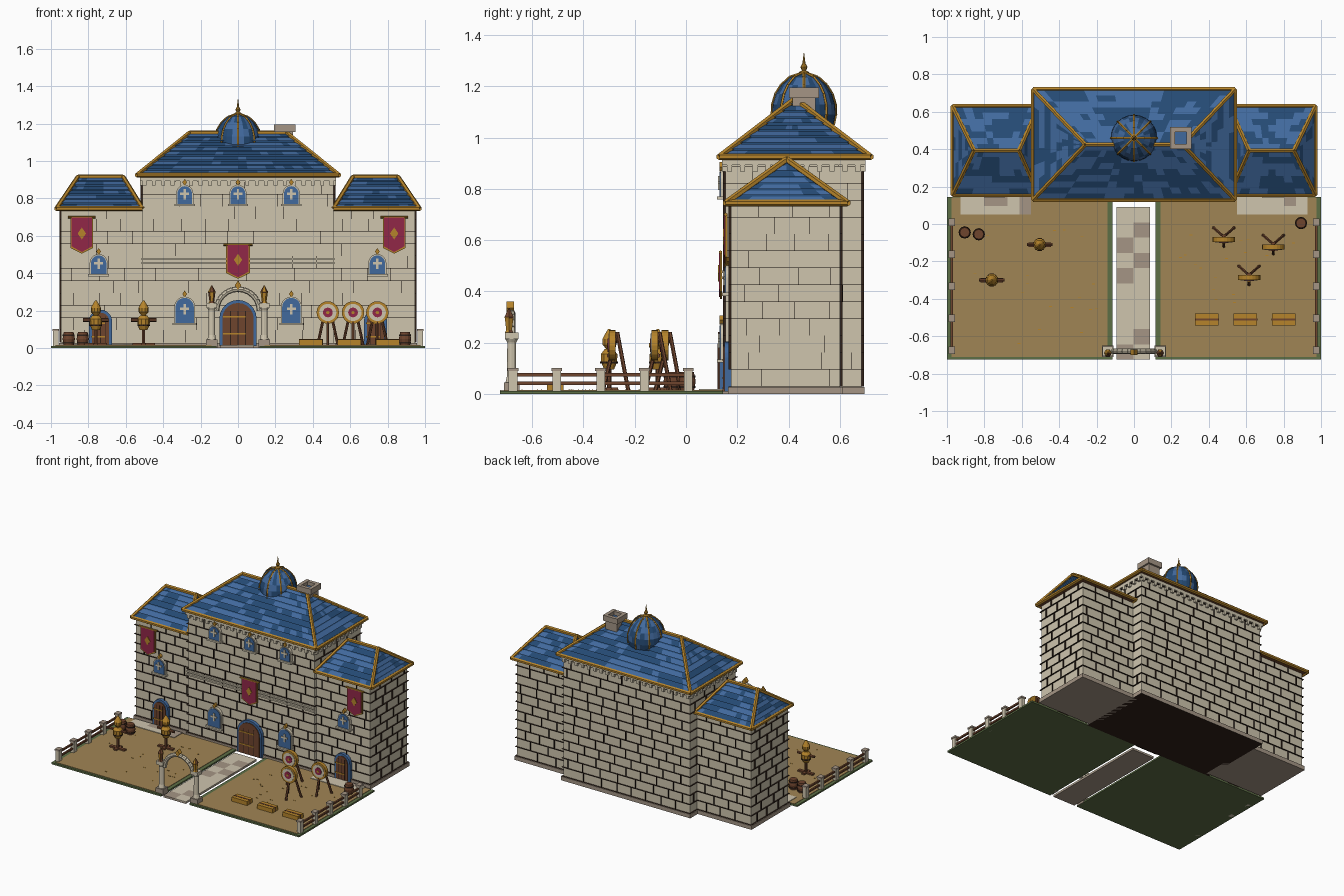
import bpy, bmesh, math, random
from mathutils import Vector, Matrix

random.seed(4)
if "Cube" in bpy.data.objects:
    bpy.data.objects.remove(bpy.data.objects["Cube"])

# Materials, one for each flat colour
COLOURS = dict(stone="CDC3AC", taupe="A39484", blue="43699C", navy="294B73", gold="B4832F",
               wood="6E4631", dark="33261F", crimson="902C49", sand="9F8455", green="5D6E47")
NAMES = list(COLOURS)
MATS = {}
for name, code in COLOURS.items():
    rgb = [(int(code[i:i + 2], 16) / 255) ** 2.2 for i in range(0, 6, 2)] + [1]
    mat = MATS[name] = bpy.data.materials.new(name)
    mat.use_nodes = True
    mat.diffuse_color = rgb
    mat.node_tree.nodes["Principled BSDF"].inputs["Base Color"].default_value = rgb


def finish(bm, name, recalc=True):
    """Turn the bmesh into an object carrying only the materials it uses."""
    if recalc:
        bmesh.ops.recalc_face_normals(bm, faces=bm.faces)
    used = sorted({f.material_index for f in bm.faces})
    for f in bm.faces:
        f.material_index = used.index(f.material_index)
    mesh = bpy.data.meshes.new(name)
    bm.to_mesh(mesh)
    bm.free()
    for i in used:
        mesh.materials.append(MATS[NAMES[i]])
    bpy.context.collection.objects.link(bpy.data.objects.new(name, mesh))


def paint(verts, colour):
    for f in {f for v in verts for f in v.link_faces}:
        f.material_index = NAMES.index(colour)


def box(bm, x0, x1, y0, y1, z0, z1, colour):
    mid = Vector((x0 + x1, y0 + y1, z0 + z1)) / 2
    size = (abs(x1 - x0), abs(y1 - y0), abs(z1 - z0), 1)
    made = bmesh.ops.create_cube(bm, size=1, matrix=Matrix.Translation(mid) @ Matrix.Diagonal(size))
    paint(made["verts"], colour)
    return made["verts"]


def block(bm, x, y, z0, z1, hx, hy, colour):
    return box(bm, x - hx, x + hx, y - hy, y + hy, z0, z1, colour)


def bar(bm, p, q, r, colour, sides=6):
    p, q = Vector(p), Vector(q)
    d = q - p
    turn = d.to_track_quat("Z", "Y").to_matrix().to_4x4()
    made = bmesh.ops.create_cone(bm, cap_ends=True, segments=sides, radius1=r, radius2=r,
                                 depth=d.length, matrix=Matrix.Translation((p + q) / 2) @ turn)
    paint(made["verts"], colour)


def lathe(bm, profile, x, y, colours, sides=12):
    rings = [[bm.verts.new((x + r * math.cos(a * math.tau / sides), y + r * math.sin(a * math.tau / sides), z))
              for a in range(sides)] for r, z in profile]
    faces = [bm.faces.new(rings[0][::-1]), bm.faces.new(rings[-1])]
    for lo, hi in zip(rings, rings[1:]):
        faces += [bm.faces.new((lo[i - 1], lo[i], hi[i], hi[i - 1])) for i in range(sides)]
    for f in faces:
        f.material_index = NAMES.index(random.choice(colours))


def prism(bm, outline, y0, y1, colour):
    front, back = ([bm.verts.new((x, y, z)) for x, z in outline] for y in (y0, y1))
    bm.faces.new(front)
    bm.faces.new(back[::-1])
    for i in range(len(front)):
        bm.faces.new((front[i - 1], front[i], back[i], back[i - 1]))
    paint(front + back, colour)


def arch(x, z0, z1, hw, steps=10):
    turn = [math.pi * i / steps for i in range(steps + 1)]
    return [(x - hw, z0), (x + hw, z0)] + [(x + hw * math.cos(a), z1 - hw + hw * math.sin(a)) for a in turn]


def diamond(bm, x, z, r, y0, y1):
    prism(bm, [(x - r * .7, z), (x, z - r), (x + r * .7, z), (x, z + r)], y0, y1, "gold")


def walls(name, x0, x1, y0, y1, top, under):
    """Stone block with a plinth and thin raised joints between the bricks."""
    bm = bmesh.new()
    box(bm, x0, x1, y0, y1, .02, top, "stone")
    plinth = box(bm, x0 - .012, x1 + .012, y0 - .012, y1 + .012, 0, .028, "taupe")
    lowest = min({f for v in plinth for f in v.link_faces}, key=lambda f: f.calc_center_median().z)
    lowest.material_index = NAMES.index(under)
    p, t, course, brick = .01, .0007, .066, .13
    for row in range(int((top - .03) / course) + 1):
        z = .03 + row * course
        z_top = min(z + course, top)
        box(bm, x0 - p, x1 + p, y0 - p, y1 + p, z - t, z + t, "dark")
        for lo, hi, along_x in ((x0, x1, True), (y0, y1, False)):
            c = lo + brick * (.5 if row % 2 else 1) * random.uniform(.8, 1.1)
            while c < hi - .03:
                if along_x:
                    box(bm, c - t, c + t, y0 - p, y1 + p, z, z_top, "dark")
                else:
                    box(bm, x0 - p, x1 + p, c - t, c + t, z, z_top, "dark")
                c += brick * random.uniform(.85, 1.15)
    finish(bm, name)


def hip_roof(name, x0, x1, y0, y1, z0, z1, rx0, rx1, rows, cols):
    ym = (y0 + y1) / 2
    a, b, c, d = (Vector((x, y, z0)) for x, y in ((x0, y0), (x1, y0), (x1, y1), (x0, y1)))
    r, s = Vector((rx0, ym, z1)), Vector((rx1, ym, z1))
    slopes = ((a, b, s, r), (b, c, s, s), (c, d, r, s), (d, a, r, r))
    # Solid core and gilded edges
    bm = bmesh.new()
    va, vb, vc, vd, vr, vs = (bm.verts.new(v - Vector((0, 0, .008))) for v in (a, b, c, d, r, s))
    for f in ((va, vb, vs, vr), (vb, vc, vs), (vc, vd, vr, vs), (vd, va, vr)):
        bm.faces.new(f).material_index = NAMES.index("navy")
    bm.faces.new((vd, vc, vb, va)).material_index = NAMES.index("wood")
    for p, q in ((a, b), (b, c), (c, d), (d, a), (a, r), (d, r), (b, s), (c, s), (r, s)):
        bar(bm, p, q, .013, "gold")
    finish(bm, name + "_core_and_trim")
    # Overlapping tile courses in two blues
    bm = bmesh.new()
    for bl, br, tr, tl in slopes:
        n = cols if tl != tr else cols * 2 // 3
        for i in range(rows):
            shade = "blue"
            for j in range(n):
                if random.random() < .6:
                    shade = random.choice(("blue", "navy"))
                quad = []
                for u, v in ((j, i), (j + 1, i), (j + 1, i + 1), (j, i + 1)):
                    left, right = bl.lerp(tl, v / rows), br.lerp(tr, v / rows)
                    lift = Vector((0, 0, .006 if v == i else 0))
                    quad.append(bm.verts.new(left.lerp(right, u / n) + lift))
                bm.faces.new(quad).material_index = NAMES.index(shade)
    finish(bm, name + "_tiles", recalc=False)


def window(bm, x, z0, z1, hw, y):
    prism(bm, arch(x, z0, z1, hw), y - .02, y, "stone")
    prism(bm, arch(x, z0, z1 - .007, hw - .007), y - .024, y, "blue")
    mid = z0 + (z1 - z0) * .52
    block(bm, x, y - .015, mid - .028, mid + .028, .006, .015, "stone")
    block(bm, x, y - .015, mid - .004, mid + .008, .024, .0145, "stone")
    block(bm, x, y - .015, z0 - .012, z0, hw + .008, .019, "stone")
    diamond(bm, x, z1 + .014, .018, y - .024, y)


def door(bm, x, z1, hw, y):
    prism(bm, arch(x, .01, z1, hw), y - .024, y, "blue")
    prism(bm, arch(x, .01, z1 - .016, hw - .016), y - .03, y, "wood")
    for z in (z1 * .3, z1 * .65):
        block(bm, x - hw * .2, y - .016, z - .004, z + .004, hw * .6, .017, "gold")
    for s in (-.4, 0, .4):
        block(bm, x + s * hw, y - .016, .012, z1 - hw * .6, .0015, .0155, "dark")


def banner(bm, x, z0, z1, hw, y):
    def flag(w, low):
        return [(x - w, z1), (x - w, low + .03), (x, low), (x + w, low + .03), (x + w, z1)]
    prism(bm, flag(hw, z0), y - .022, y - .014, "gold")
    prism(bm, flag(hw - .006, z0 + .008), y - .026, y - .014, "crimson")
    diamond(bm, x, (z0 + z1) / 2 + .01, .032, y - .03, y - .02)
    bar(bm, (x - hw - .014, y - .02, z1), (x + hw + .014, y - .02, z1), .007, "gold")


# Main hall and wings
FRONT, WING = .155, .175
walls("main_hall", -.51, .51, FRONT, .685, .9, "dark")
hip_roof("main_roof", -.54, .54, .13, .72, .925, 1.15, -.26, .26, 9, 20)
for s, side in ((1, "left"), (-1, "right")):
    walls(side + "_wing", *sorted((s * .5, s * .945)), WING, .6, .735, "taupe")
    hip_roof(side + "_wing_roof", *sorted((s * .51, s * .97)), .155, .63, .745, .915,
             *sorted((s * .615, s * .855)), 7, 9)

# Cornice with dentils and string course
bm = bmesh.new()
block(bm, 0, .42, .893, .915, .525, .28, "stone")
for i in range(-10, 11):
    block(bm, i * .05, .42, .868, .893, .01, .28, "stone")
for i in range(-5, 6):
    block(bm, 0, .42 + i * .05, .868, .893, .525, .01, "stone")
for z in (.455, .478):
    box(bm, -.515, .515, FRONT - .014, FRONT, z - .007, z + .004, "stone")
finish(bm, "cornice")

# Windows, doors and banners
bm, doors, flags = bmesh.new(), bmesh.new(), bmesh.new()
for x in (-.285, 0, .285):
    window(bm, x, .77, .872, .046, FRONT)
door(doors, 0, .257, .1, FRONT)
banner(flags, 0, .37, .553, .063, FRONT)
for s in (-1, 1):
    window(bm, s * .285, .135, .275, .056, FRONT)
    window(bm, s * .745, .395, .502, .048, WING)
    door(doors, s * .735, .205, .062, WING)
    banner(flags, s * .835, .505, .7, .06, WING)
finish(bm, "windows")
finish(doors, "doors")
finish(flags, "banners")

# Dome with gilded ribs and finial
bm = bmesh.new()
dome = [(.116, 1.05), (.124, 1.09), (.122, 1.13), (.11, 1.17), (.088, 1.205), (.055, 1.235), (.012, 1.25)]
lathe(bm, dome, 0, .46, ("blue", "navy"), 24)
for k in range(8):
    a = k * math.tau / 8
    path = [(r * math.cos(a), .46 + r * math.sin(a), z) for r, z in dome]
    for p, q in zip(path, path[1:]):
        bar(bm, p, q, .006, "gold", 5)
lathe(bm, [(.02, 1.245), (.02, 1.255), (.008, 1.262), (.014, 1.275), (.006, 1.29), (.001, 1.33)], 0, .46, ("gold",), 8)
finish(bm, "dome")

# Hollow-topped chimney
bm = bmesh.new()
block(bm, .25, .46, 1, 1.165, .045, .045, "taupe")
for s in (-1, 1):
    block(bm, .25 + s * .045, .46, 1.155, 1.195, .013, .058, "taupe")
    block(bm, .25, .46 + s * .045, 1.155, 1.194, .045, .013, "taupe")
block(bm, .25, .46, 1.165, 1.168, .032, .032, "blue")
finish(bm, "chimney")

# Training yards with grass edging, pavements and straw
bm = bmesh.new()
for s in (-1, 1):
    box(bm, s * .115, s, -.725, .145, 0, .012, "green")
    box(bm, s * .142, s * .975, -.71, .142, .01, .015, "sand")
    for i in range(6):
        for j in range(2):
            box(bm, s * (.55 + i * .063), s * (.613 + i * .063), .05 + j * .047, .097 + j * .047, .012, .019,
                random.choice(("stone", "stone", "taupe")))
    for i in range(18):
        block(bm, s * random.uniform(.2, .9), random.uniform(-.65, 0), .014, .017, .008, .002, "gold")
finish(bm, "yards")
bm = bmesh.new()
box(bm, -.094, .086, -.725, .09, 0, .01, "taupe")
for i in range(10):
    for j in range(2):
        x, y = -.094 + j * .09, -.725 + i * .0815
        box(bm, x, x + .09, y, y + .0815, .009, .015, "taupe" if (i * 3 + j * 4) % 7 < 2 else "stone")
finish(bm, "path")

# Garden arch with lanterns
bm = bmesh.new()
ring = [(.115 * math.cos(a), -.68, .2 + .115 * math.sin(a)) for a in (math.pi * i / 12 for i in range(13))]
for p, q in zip(ring, ring[1:]):
    bar(bm, p, q, .015, "stone", 8)
diamond(bm, 0, .335, .025, -.7, -.67)
for s in (-1, 1):
    x = s * .14
    block(bm, x, -.68, 0, .045, .03, .03, "taupe")
    lathe(bm, [(.024, .045), (.018, .07), (.017, .2), (.025, .215)], x, -.68, ("stone",))
    block(bm, x, -.68, .215, .24, .028, .026, "stone")
    lathe(bm, [(.018, .24), (.013, .25), (.019, .295), (.021, .3), (.002, .335)], x, -.69, ("gold", "wood"), 6)
finish(bm, "garden_arch")

# Side fences
bm = bmesh.new()
for s in (-1, 1):
    for i in range(5):
        block(bm, s * .975, -.675 + i * .171, 0, .09, .014, .017, "stone")
        block(bm, s * .975, -.675 + i * .171, .09, .102, .018, .021, "taupe")
    for z in (.042, .075):
        box(bm, s * .969, s * .981, -.67, .01, z - .006, z + .006, "wood")
finish(bm, "fences")

# Archery targets on tripods
bm = bmesh.new()
for x, y in ((.48, -.075), (.745, -.115), (.615, -.28)):
    for k, (r, colour) in enumerate(((.06, "gold"), (.046, "stone"), (.026, "crimson"), (.009, "gold"))):
        bar(bm, (x, y - .02 - k * .003, .19), (x, y + .006, .19), r, colour, 20)
    for dx, dy in ((-.055, .055), (.055, .055), (0, -.045)):
        bar(bm, (x + dx * .1, y + .012, .24), (x + dx, y + dy, .012), .008, "wood")
finish(bm, "archery_targets")

# Straw training dummies
bm = bmesh.new()
for x, y in ((-.505, -.11), (-.76, -.3)):
    block(bm, x, y, .012, .026, .06, .012, "wood")
    block(bm, x, y, .012, .025, .012, .035, "wood")
    bar(bm, (x, y, .02), (x, y, .2), .009, "wood")
    lathe(bm, [(.02, .095), (.033, .125), (.034, .155), (.018, .175)], x, y, ("gold",), 10)
    bar(bm, (x - .068, y, .15), (x + .068, y, .15), .01, "wood")
    lathe(bm, [(.012, .175), (.026, .192), (.027, .215), (.016, .235), (.004, .254)], x, y, ("gold",), 10)
    bar(bm, (x, y, .118), (x, y, .126), .035, "dark", 10)
finish(bm, "training_dummies")

# Barrels and straw bales
bm = bmesh.new()
for x, y in ((-.905, -.045), (-.83, -.055), (.893, .005)):
    lathe(bm, [(.026, .012), (.033, .048), (.026, .085)], x, y, ("wood",))
    for z in (.028, .068):
        bar(bm, (x, y, z - .004), (x, y, z + .004), .032, "dark", 12)
finish(bm, "barrels")
bm = bmesh.new()
for x in (.39, .595, .8):
    block(bm, x, -.51, .012, .045, .063, .032, "gold")
    block(bm, x, -.51, .012, .047, .064, .005, "wood")
finish(bm, "straw_bales")
